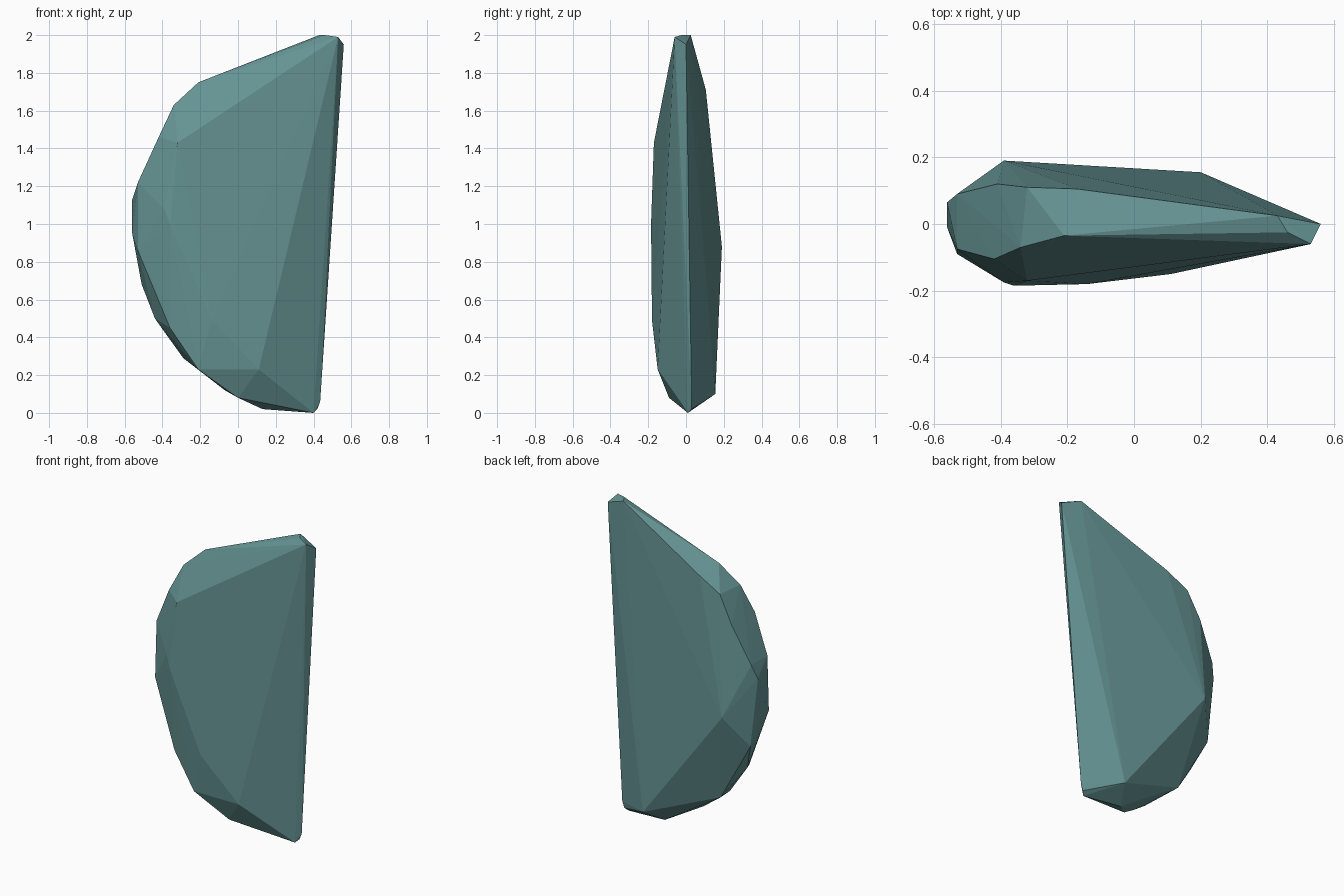
import bpy, bmesh

# Rows of facet corners (x, y, z) of the faceted half-moon stone
curved_rim = [
    (0.40, 0.01, 0.0), (0.13, 0.03, 0.02), (0.0, -0.09, 0.08), (-0.07, -0.08, 0.12),
    (-0.29, 0.06, 0.29), (-0.44, 0.0, 0.50), (-0.51, 0.07, 0.68), (-0.53, -0.09, 0.86),
    (-0.56, -0.01, 0.95), (-0.56, 0.065, 1.13), (-0.53, 0.09, 1.22), (-0.53, -0.075, 1.22),
    (-0.42, -0.105, 1.46), (-0.41, 0.12, 1.46), (-0.34, -0.07, 1.63), (-0.32, 0.11, 1.63),
    (-0.21, -0.035, 1.75), (-0.17, 0.105, 1.71)]
straight_edge = [
    (0.46, -0.025, 2.0), (0.43, 0.025, 2.0), (0.53, -0.06, 1.99),
    (0.56, 0.0, 1.95), (0.435, 0.03, 0.06), (0.42, 0.03, 0.02)]
front_face = [
    (-0.32, -0.17, 1.43), (-0.39, -0.175, 1.08), (-0.36, -0.185, 1.0),
    (-0.36, -0.135, 0.45), (-0.14, -0.18, 0.49), (-0.21, -0.15, 0.23), (0.11, -0.15, 0.23)]
back_face = [(-0.39, 0.19, 0.88), (0.20, 0.155, 0.10)]

# Wrap the corners in a convex shell
bm = bmesh.new()
for co in curved_rim + straight_edge + front_face + back_face:
    bm.verts.new(co)
bmesh.ops.convex_hull(bm, input=bm.verts[:])
loose = [v for v in bm.verts if not v.link_faces]
bmesh.ops.delete(bm, geom=loose, context='VERTS')
bmesh.ops.recalc_face_normals(bm, faces=bm.faces[:])
mesh = bpy.data.meshes.new("faceted_stone")
bm.to_mesh(mesh)
bm.free()
stone = bpy.data.objects.new("faceted_stone", mesh)
bpy.context.collection.objects.link(stone)

# Teal stone colour
mat = bpy.data.materials.new("teal_stone")
mat.diffuse_color = (0.13, 0.29, 0.29, 1)
mesh.materials.append(mat)
